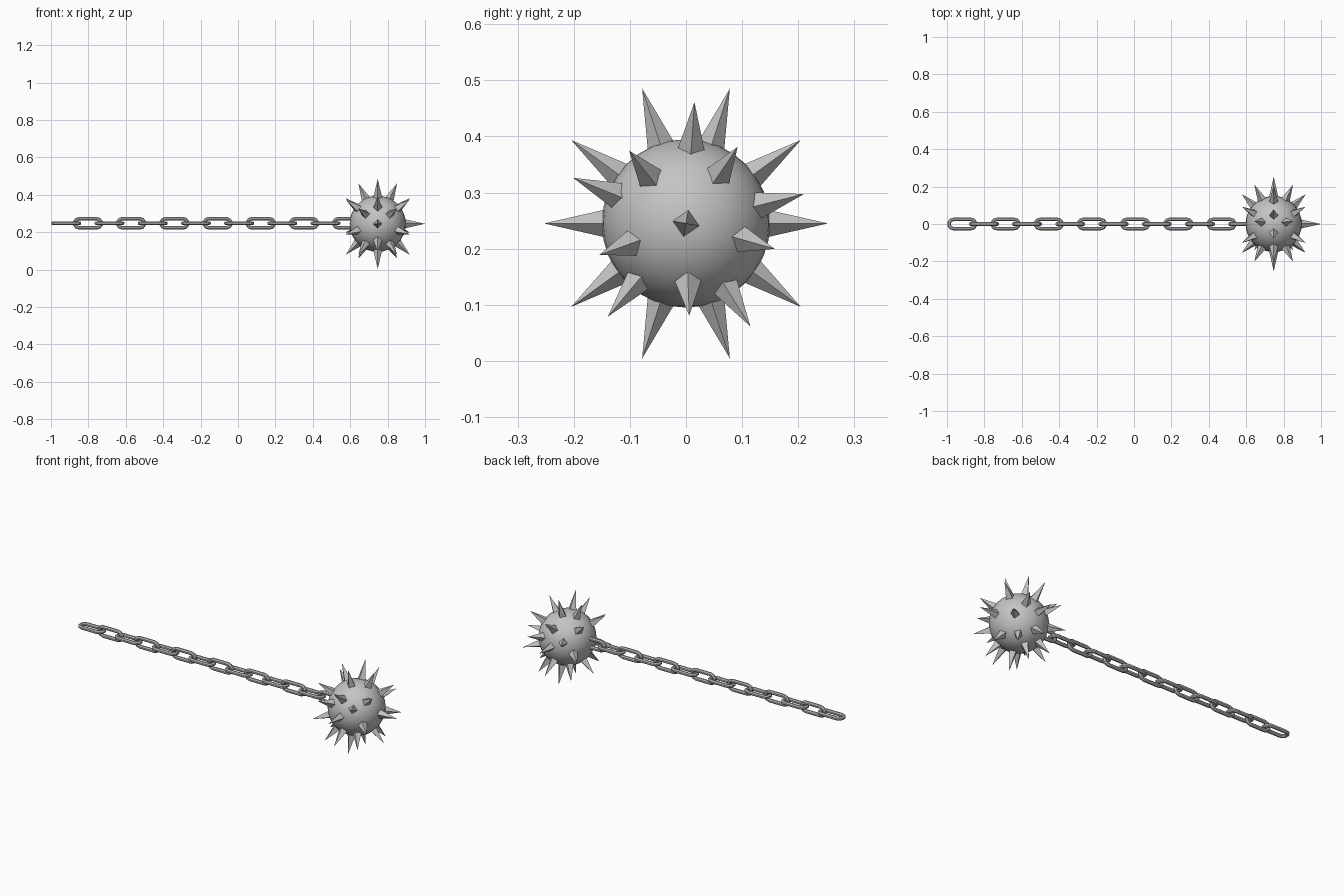
import bpy, bmesh
from math import pi, sin, cos, radians
from mathutils import Matrix, Vector

if "Cube" in bpy.data.objects:
    bpy.data.objects.remove(bpy.data.objects["Cube"])

steel = bpy.data.materials.new("grey_steel")
steel.use_nodes = True
GREY = (0.55, 0.55, 0.55, 1)
steel.diffuse_color = GREY
steel.node_tree.nodes["Principled BSDF"].inputs["Base Color"].default_value = GREY

CENTRE = Vector((0.747, 0, 0.245))
BALL_R = 0.15


def add_object(name, bm):
    mesh = bpy.data.meshes.new(name)
    bmesh.ops.recalc_face_normals(bm, faces=bm.faces)
    bm.to_mesh(mesh)
    bm.free()
    mesh.materials.append(steel)
    obj = bpy.data.objects.new(name, mesh)
    bpy.context.collection.objects.link(obj)
    return obj


# Smooth round head
bm = bmesh.new()
bmesh.ops.create_uvsphere(bm, u_segments=32, v_segments=16, radius=BALL_R)
ball = add_object("ball", bm)
ball.location = CENTRE
for poly in ball.data.polygons:
    poly.use_smooth = True


# Four-sided spikes, one edge of each facing the pole on the x axis
def spike(name, polar, around, tip):
    base = BALL_R - 0.012
    bm = bmesh.new()
    bmesh.ops.create_cone(bm, cap_ends=True, segments=4, radius1=0.026, radius2=0,
                          depth=tip - base)
    bmesh.ops.translate(bm, verts=bm.verts, vec=(0, 0, (tip + base) / 2))
    turn = (Matrix.Rotation(radians(around - 90), 4, 'X')
            @ Matrix.Rotation(radians(90 - polar), 4, 'Y'))
    bmesh.ops.transform(bm, matrix=Matrix.Translation(CENTRE) @ turn, verts=bm.verts)
    bmesh.ops.remove_doubles(bm, verts=bm.verts, dist=1e-5)
    add_object(name, bm)


spike("end_spike", 0, 80, 0.253)
for i in range(10):
    spike(f"middle_spike_{i}", 90, 36 * i, 0.253)
for i in range(5):
    for side, flip in (("outer", False), ("chain_side", True)):
        for ring, polar, start, tip in (("inner_ring", 44, 56, 0.237),
                                        ("outer_ring", 64.5, 14, 0.24)):
            angle = 180 - polar if flip else polar
            spike(f"{side}_{ring}_spike_{i}", angle, start + 72 * i, tip)


# Chain links: a round wire swept along a stadium-shaped loop
def link(name, x, upright, length=0.164, width=0.07, wire=0.0105, sides=8, arc=5):
    r = width / 2 - wire
    straight = length / 2 - width / 2
    bm = bmesh.new()
    rings = []
    for end in (0, 1):
        for k in range(arc + 1):
            a = -pi / 2 + pi * end + pi * k / arc
            out = Vector((cos(a), sin(a), 0))
            mid = Vector((straight * (1 - 2 * end), 0, 0)) + out * r
            rings.append([bm.verts.new(mid + out * wire * cos(t) + Vector((0, 0, wire * sin(t))))
                          for t in (2 * pi * (s + 0.5) / sides for s in range(sides))])
    for j, ring in enumerate(rings):
        following = rings[(j + 1) % len(rings)]
        for s in range(sides):
            n = (s + 1) % sides
            bm.faces.new((ring[s], ring[n], following[n], following[s]))
    obj = add_object(name, bm)
    obj.location = (x, 0, CENTRE.z + 0.003)
    if upright:
        obj.rotation_euler.x = pi / 2


for i in range(14):
    link(f"chain_link_{i}", -0.918 + 0.1155 * i, i % 2 == 1)
